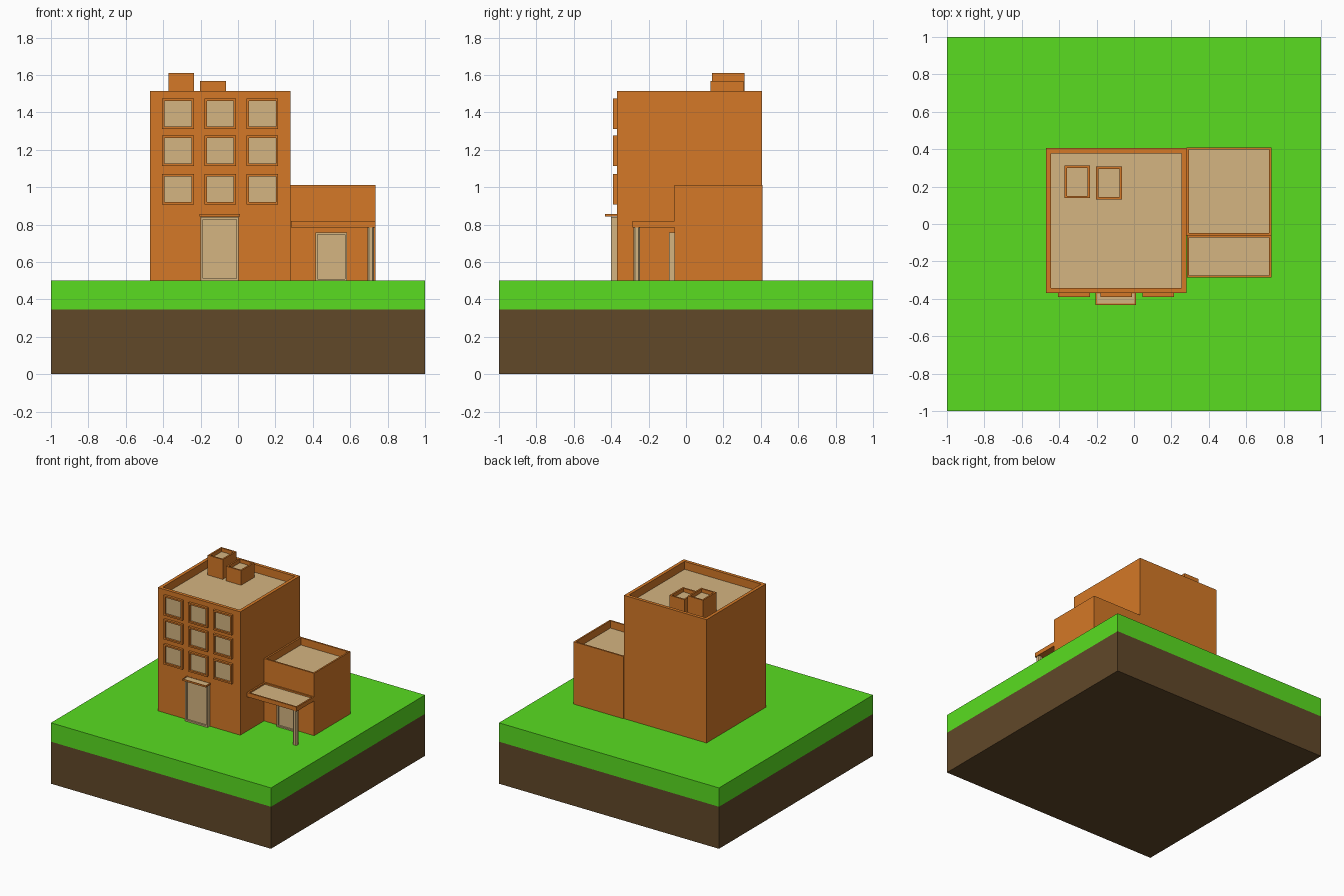
import bpy, bmesh
from mathutils import Vector

if "Cube" in bpy.data.objects:
    bpy.data.objects.remove(bpy.data.objects["Cube"])


def material(name, rgb):
    m = bpy.data.materials.new(name)
    m.diffuse_color = (*rgb, 1)
    m.use_nodes = True
    m.node_tree.nodes["Principled BSDF"].inputs["Base Color"].default_value = m.diffuse_color
    return m


ORANGE = material("orange", (0.66, 0.19, 0.02))
TAN = material("tan", (0.66, 0.46, 0.22))
GREEN = material("green", (0.10, 0.72, 0.015))
BROWN = material("brown", (0.12, 0.065, 0.022))
UP, FRONT = Vector((0, 0, 1)), Vector((0, -1, 0))


def box(name, x, y, z, mat, face=None, rim=0.0, depth=0.0, bevel=0.0):
    """Box from ranges; optionally one face is inset, sunk and coloured tan."""
    bm = bmesh.new()
    bmesh.ops.create_cube(bm, size=1)
    for v in bm.verts:
        v.co = Vector([a + (b - a) * (c + 0.5) for (a, b), c in zip((x, y, z), v.co)])
    bm.normal_update()
    if face:
        panel = next(f for f in bm.faces if f.normal.dot(face) > 0.9)
        bmesh.ops.inset_region(bm, faces=[panel], thickness=rim, use_even_offset=True)
        # zero-width second inset makes the straight side walls of the recess
        inner = bmesh.ops.extrude_discrete_faces(bm, faces=[panel])["faces"][0]
        inner.material_index = 1
        bmesh.ops.translate(bm, verts=inner.verts[:], vec=-face * depth)
    if bevel:
        edges = [e for e in bm.edges
                 if abs(e.verts[0].co.z - e.verts[1].co.z) > 0.01]
        bmesh.ops.bevel(bm, geom=edges, offset=bevel, segments=1, affect='EDGES')
    me = bpy.data.meshes.new(name)
    bm.to_mesh(me)
    bm.free()
    me.materials.append(mat)
    me.materials.append(TAN)
    ob = bpy.data.objects.new(name, me)
    bpy.context.collection.objects.link(ob)
    return ob


# Ground block
box("soil", (-1, 1), (-1, 1), (0, 0.345), BROWN)
box("grass", (-1, 1), (-1, 1), (0.345, 0.5), GREEN)

# Tower and side annex, both with sunken flat roofs
box("tower", (-0.47, 0.28), (-0.37, 0.405), (0.5, 1.513), ORANGE, UP, 0.027, 0.065)
box("annex", (0.28, 0.735), (-0.062, 0.41), (0.5, 1.012), ORANGE, UP, 0.013, 0.06)

# Rooftop vents
box("tall_vent", (-0.372, -0.235), (0.138, 0.313), (1.445, 1.611), ORANGE, UP, 0.013, 0.03)
box("short_vent", (-0.202, -0.064), (0.132, 0.307), (1.445, 1.568), ORANGE, UP, 0.013, 0.03)

# Window grid
for row, z in enumerate((0.908, 1.113, 1.31)):
    for col in range(3):
        x = -0.405 + 0.225 * col
        box(f"window_{row}_{col}", (x, x + 0.17), (-0.39, -0.365), (z, z + 0.163),
            ORANGE, FRONT, 0.013, 0.016)

# Main door with awning
box("main_door", (-0.2, 0.003), (-0.4, -0.365), (0.5, 0.84), TAN, FRONT, 0.012, 0.014)
box("door_awning", (-0.205, 0.01), (-0.432, -0.365), (0.843, 0.857), ORANGE, UP, 0.006, 0.004)

# Annex door, canopy and its post
box("annex_door", (0.415, 0.583), (-0.09, -0.057), (0.5, 0.757), TAN, FRONT, 0.01, 0.014)
box("canopy", (0.283, 0.735), (-0.287, -0.06), (0.785, 0.82), ORANGE, UP, 0.012, 0.012)
box("canopy_post", (0.692, 0.728), (-0.281, -0.245), (0.5, 0.787), TAN, bevel=0.008)
